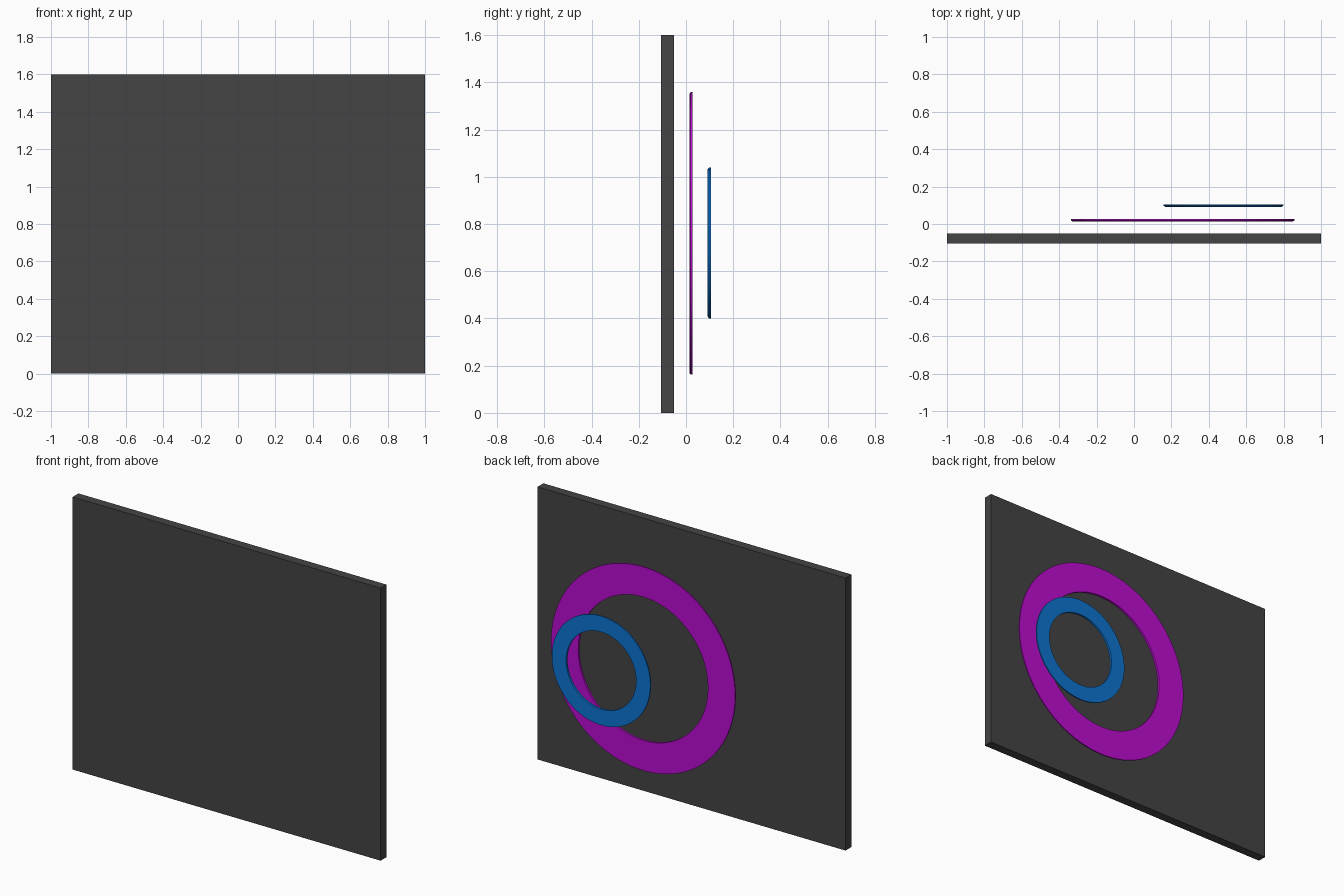
import bpy, bmesh, math

if "Cube" in bpy.data.objects:
    bpy.data.objects.remove(bpy.data.objects["Cube"])


def material(name, rgb):
    m = bpy.data.materials.new(name)
    m.diffuse_color = (*rgb, 1.0)
    m.use_nodes = True
    m.node_tree.nodes["Principled BSDF"].inputs["Base Color"].default_value = m.diffuse_color
    return m


def make_object(name, bm, mat):
    bmesh.ops.recalc_face_normals(bm, faces=bm.faces)
    me = bpy.data.meshes.new(name)
    bm.to_mesh(me)
    bm.free()
    me.materials.append(mat)
    ob = bpy.data.objects.new(name, me)
    bpy.context.collection.objects.link(ob)
    return ob


def flat_ring(name, cx, cz, r_out, r_in, y0, y1, mat, n=96):
    """Thin ring facing +y, outer rim chamfered on the panel side."""
    profile = [(r_in, y0), (r_out - 0.008, y0), (r_out, y0 + 0.006),
               (r_out, y1), (r_in, y1)]
    bm = bmesh.new()
    loops = []
    for i in range(n):
        a = 2 * math.pi * i / n
        loops.append([bm.verts.new((cx + r * math.cos(a), y, cz + r * math.sin(a)))
                      for r, y in profile])
    k = len(profile)
    for i in range(n):
        a, b = loops[i], loops[(i + 1) % n]
        for j in range(k):
            bm.faces.new((a[j], a[(j + 1) % k], b[(j + 1) % k], b[j]))
    ob = make_object(name, bm, mat)
    bpy.ops.object.select_all(action='DESELECT')
    ob.select_set(True)
    bpy.context.view_layer.objects.active = ob
    bpy.ops.object.shade_smooth_by_angle(angle=math.radians(25))


dark_grey = material("dark grey", (0.058, 0.058, 0.058))
purple = material("purple", (0.50, 0.004, 0.64))
blue = material("blue", (0.004, 0.175, 0.64))

# Backing panel
bm = bmesh.new()
bmesh.ops.create_cube(bm, size=1)
for v in bm.verts:
    v.co = (v.co.x * 2, v.co.y * 0.054 - 0.078, v.co.z * 1.6 + 0.8)
make_object("back_panel", bm, dark_grey)

# Floating rings
flat_ring("large_ring", 0.26, 0.76, 0.598, 0.421, 0.014, 0.027, purple)
flat_ring("small_ring", 0.478, 0.72, 0.32, 0.227, 0.092, 0.105, blue)
